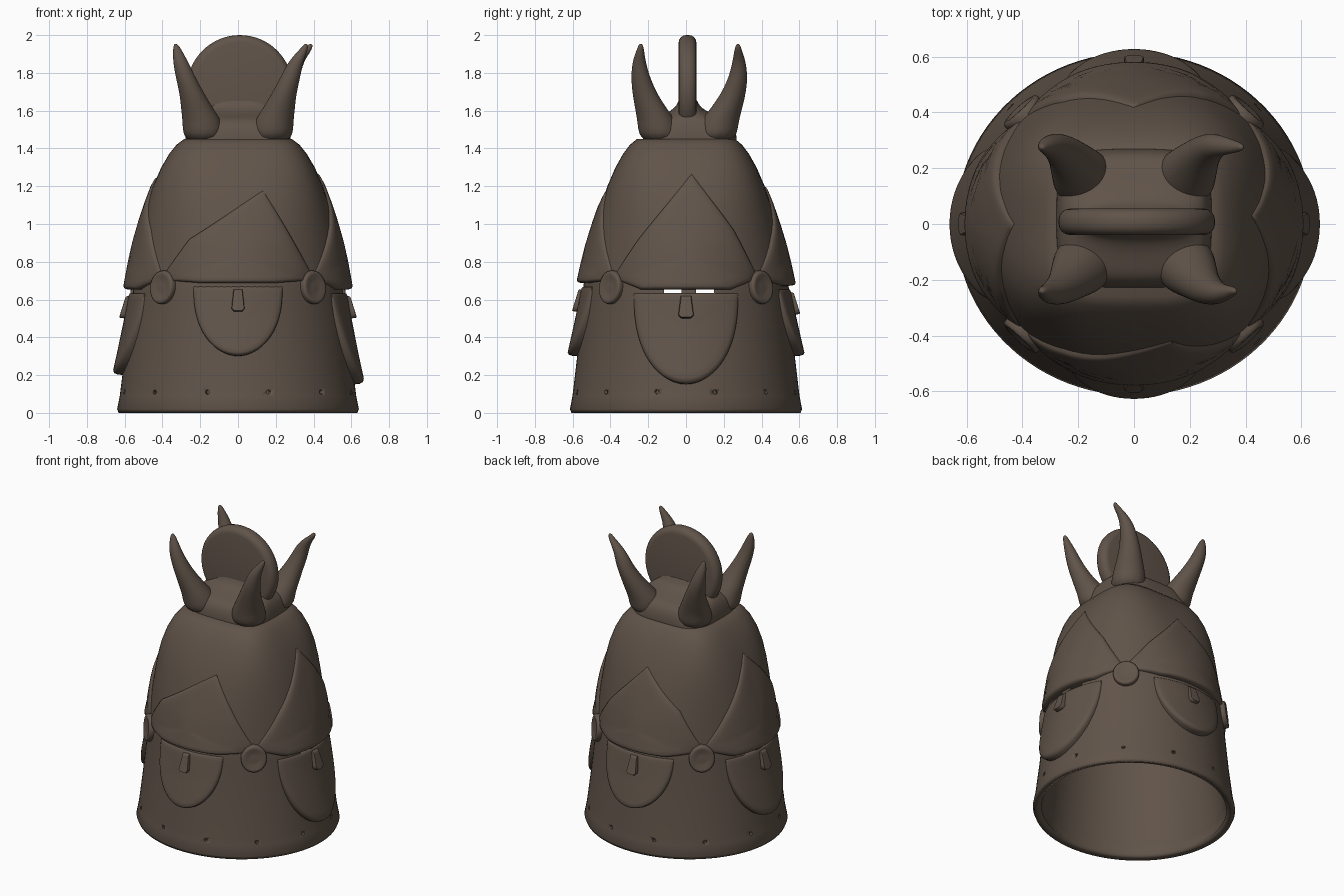
import bpy, bmesh, math
from mathutils import Matrix

if "Cube" in bpy.data.objects:
    bpy.data.objects.remove(bpy.data.objects["Cube"])

clay = bpy.data.materials.new("dark brown wood")
clay.diffuse_color = (0.118, 0.088, 0.067, 1)
clay.use_nodes = True
clay.node_tree.nodes["Principled BSDF"].inputs["Base Color"].default_value = clay.diffuse_color


def finish(name, bm, angle=40, subsurf=0):
    me = bpy.data.meshes.new(name)
    bm.to_mesh(me)
    bm.free()
    ob = bpy.data.objects.new(name, me)
    bpy.context.collection.objects.link(ob)
    me.materials.append(clay)
    if subsurf:
        ob.modifiers.new("round", 'SUBSURF').levels = subsurf
        ob.modifiers["round"].render_levels = subsurf
    bpy.ops.object.select_all(action='DESELECT')
    ob.select_set(True)
    bpy.context.view_layer.objects.active = ob
    bpy.ops.object.shade_smooth_by_angle(angle=math.radians(angle))
    return ob


def radius(phi, rx, ry, n):
    return (abs(math.cos(phi) / rx) ** n + abs(math.sin(phi) / ry) ** n) ** (-1 / n)


def loft(name, rings, sides, cap_bottom, subsurf=0, angle=40):
    """Skin of horizontal rounded rings (cx, cy, z, rx, ry, squareness)."""
    bm = bmesh.new()
    rows = []
    for cx, cy, z, rx, ry, n in rings:
        row = []
        for j in range(sides):
            p = 2 * math.pi * j / sides
            r = radius(p, rx, ry, n)
            row.append(bm.verts.new((cx + r * math.cos(p), cy + r * math.sin(p), z)))
        rows.append(row)
    for a, b in zip(rows, rows[1:]):
        for j in range(sides):
            k = (j + 1) % sides
            bm.faces.new((a[j], a[k], b[k], b[j]))
    bm.faces.new(rows[-1])
    if cap_bottom:
        bm.faces.new(rows[0][::-1])
    return finish(name, bm, angle, subsurf)


# Bell-shaped helmet profile: height, side radius
PROFILE = [(0, .632), (.02, .64), (.09, .626), (.13, .621), (.3, .6), (.5, .58), (.62, .57),
           (.67, .567), (.8, .55), (.9, .533), (1.0, .51), (1.1, .483), (1.2, .45), (1.3, .406),
           (1.37, .365), (1.42, .325), (1.45, .285)]


def section(z):
    """Half sizes and squareness of the helmet at height z."""
    z = min(max(z, 0), 1.45)
    for (z0, r0), (z1, r1) in zip(PROFILE, PROFILE[1:]):
        if z <= z1:
            r = r0 + (r1 - r0) * (z - z0) / (z1 - z0)
            break
    t = max(0, (z - .65) / .8)
    return r, r * (.96 - .05 * t), 2 + 2 * t ** 2.5


body = loft("helmet_shell", [(0, 0, z, *section(z)) for z, _ in PROFILE], 96, False)
wall = body.modifiers.new("wall", 'SOLIDIFY')
wall.thickness, wall.offset = .05, -1

# Cutter: eye slits through both sides, lacing holes round the rim
bm = bmesh.new()
for y in (-.07, .1):
    bmesh.ops.create_cube(bm, size=1, matrix=Matrix.Translation((0, y, .643))
                          @ Matrix.Diagonal((1.6, .095, .022, 1)))
for i in range(12):
    a = math.radians(15 + 30 * i)
    m = (Matrix.Translation((.62 * math.cos(a), .595 * math.sin(a), .11))
         @ Matrix.Rotation(a, 4, 'Z') @ Matrix.Rotation(math.pi / 2, 4, 'Y'))
    bmesh.ops.create_cone(bm, cap_ends=True, segments=8, radius1=.012, radius2=.012,
                          depth=.05, matrix=m)
cutter = finish("hole_cutter", bm)
cut = body.modifiers.new("holes", 'BOOLEAN')
cut.operation, cut.object, cut.solver = 'DIFFERENCE', cutter, 'EXACT'
bpy.context.view_layer.objects.active = body
bpy.ops.object.modifier_apply(modifier="wall")
bpy.ops.object.modifier_apply(modifier="holes")
cutter.hide_render = True
cutter.hide_set(True)


def resample(pts, per_edge):
    out = []
    for (u0, z0), (u1, z1) in zip(pts, pts[1:] + pts[:1]):
        count = max(1, round(math.hypot(u1 - u0, z1 - z0) / per_edge))
        out += [(u0 + (u1 - u0) * i / count, z0 + (z1 - z0) * i / count) for i in range(count)]
    return out


def plate(name, ang, outline, centre, lift, dish=0, step=.03):
    """Raised plate wrapped on the helmet; outline is (sideways, height)."""
    bm = bmesh.new()

    def put(u, z, h):
        rx, ry, n = section(z)
        phi = ang + math.asin(max(-.99, min(.99, u / radius(ang, rx, ry, n))))
        r = radius(phi, rx, ry, n) + h
        return bm.verts.new((r * math.cos(phi), r * math.sin(phi), z))

    pts = resample(outline, step)
    cu, cz = centre
    rows = []
    for rho, k in ((1, -1), (.985, .5), (.95, .85), (.88, 1), (.75, 1), (.5, 1), (.25, 1)):
        row = []
        for u, z in pts:
            u2, z2 = cu + (u - cu) * rho, cz + (z - cz) * rho
            h = -.012 if k < 0 else lift(u2, z2) * k - (dish if rho < .7 else 0)
            row.append(put(u2, z2, h))
        rows.append(row)
    mid = put(cu, cz, lift(cu, cz) - dish)
    count = len(pts)
    for j in range(count):
        k = (j + 1) % count
        for a, b in zip(rows, rows[1:]):
            bm.faces.new((a[j], a[k], b[k], b[j]))
        bm.faces.new((rows[-1][j], rows[-1][k], mid))
    return finish(name, bm, 55)


def ramp(z0, h0, z1, h1, fade=9):
    """Lift changing with height and dying away towards sideways distance fade."""
    return lambda u, z: ((h0 + (h1 - h0) * min(1, max(0, (z - z0) / (z1 - z0))))
                         * max(.1, 1 - (abs(u) / fade) ** 3))


# Four faces: name, direction, chin, eye line, half width, hood apex (sideways, height)
FACES = [("right", 0, .15, .635, .28, (.03, 1.27)), ("left", 180, .2, .635, .28, (0, 1.25)),
         ("front", -90, .3, .67, .235, (.13, 1.18)), ("back", 90, .3, .655, .25, (0, 1.2))]
for side, deg, chin, eye, w, apex in FACES:
    a = math.radians(deg)
    # U-shaped face below the eye line
    u_shape = [(-w * math.cos(t), eye - (eye - chin) * math.sin(t) ** .9)
               for t in [math.pi * i / 28 for i in range(29)]]
    plate(side + "_face", a, u_shape, (0, eye - .2), ramp(chin, .055, eye, .008))
    # Pointed hood with overhanging brow that dies away towards the ears
    hood = [(-w * .85, eye + .017), (w * .85, eye + .017), (.36, .70), (.38, .74), (.25, .97),
            apex, (-.25, .92), (-.38, .74), (-.36, .70)]
    plate(side + "_hood", a, hood, (0, .82), ramp(eye, .042, apex[1], .01, .4))
    # Nose
    s = w / .28 * .04
    nose = [(-s, eye - .12), (-s * .6, eye - .135), (s * .6, eye - .135), (s, eye - .12),
            (s * .7, eye - .015), (-s * .7, eye - .015)]
    plate(side + "_nose", a, nose, (0, eye - .08), ramp(eye - .13, .05, eye, .02), step=.02)

# Ears between the faces
for i in range(4):
    ear = [(.08 * math.cos(t), .665 + .09 * math.sin(t))
           for t in [2 * math.pi * j / 24 for j in range(24)]]
    plate("ear_%d" % (i + 1), math.radians(45 + 90 * i), ear, (0, .665), lambda u, z: .03, .01)

# Crown block, rising to a saddle under the crest
loft("crown_base", [(0, .02, 1.39, .275, .25, 5), (0, .02, 1.45, .28, .25, 5),
                    (0, .02, 1.51, .272, .24, 4), (0, .02, 1.555, .255, .21, 4),
                    (0, .015, 1.58, .235, .13, 3), (.01, .01, 1.62, .215, .055, 3),
                    (.01, .01, 1.68, .19, .045, 3)], 24, True, 2, 60)

# Four curved horns on the corners of the crown
for name, x, y, tip in (("front_left", -1, -1, (-.33, -.24)), ("front_right", 1, -1, (.36, -.24)),
                        ("back_left", -1, 1, (-.33, .275)), ("back_right", 1, 1, (.385, .275))):
    b = .02 if y > 0 else 0
    loft("horn_" + name, [(x * .18, y * .135 + b, 1.43, .115, .115, 2),
                          (x * .185, y * .15 + b, 1.53, .112, .11, 2),
                          (x * .212, y * .18 + b * 1.4, 1.60, .092, .09, 2),
                          (x * .24, y * .215 + b * 1.6, 1.68, .07, .07, 2),
                          (x * .275, y * .24 + b * 1.8, 1.77, .055, .053, 2),
                          (x * .305, y * .25 + b * 1.6, 1.86, .042, .036, 2),
                          (tip[0] * .98, tip[1], 1.93, .022, .018, 2),
                          (tip[0], tip[1], 1.955, .008, .008, 2)], 12, True, 2, 60)

# Round upright crest across the crown
bm = bmesh.new()
bmesh.ops.create_cone(bm, cap_ends=True, segments=64, radius1=.28, radius2=.28, depth=.094,
                      matrix=Matrix.Translation((.01, .008, 1.72)) @ Matrix.Rotation(math.pi / 2, 4, 'X'))
rims = [e for e in bm.edges if abs(e.verts[0].co.y - e.verts[1].co.y) < .01]
bmesh.ops.bevel(bm, geom=rims, offset=.04, segments=4, profile=.5, affect='EDGES')
finish("crest", bm, 50)
